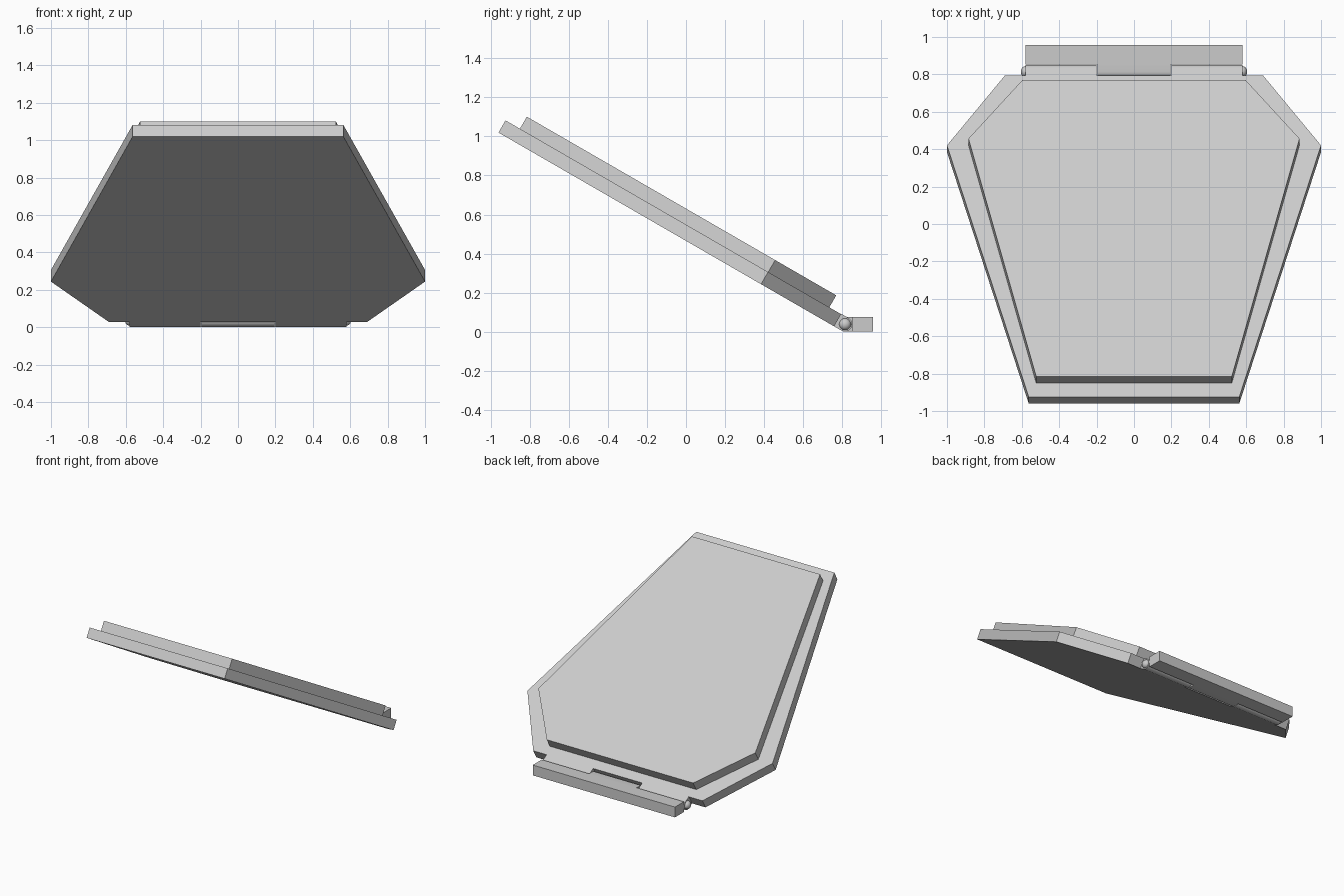
import bpy, bmesh, math
from mathutils import Matrix, Vector

cube = bpy.data.objects.get("Cube")
if cube:
    bpy.data.objects.remove(cube, do_unlink=True)

grey = bpy.data.materials.new("light_grey")
grey.use_nodes = True
grey.diffuse_color = (0.6, 0.6, 0.6, 1)
grey.node_tree.nodes["Principled BSDF"].inputs["Base Color"].default_value = (0.6, 0.6, 0.6, 1)

RADIUS = 0.037
HINGE = Vector((0, 0.814, 0.038))
flat = Matrix.Translation(HINGE)
# local -y runs up the lid, local z is the lid's outer normal
tilted = flat @ Matrix.Rotation(math.radians(-30), 4, 'X')


def extrude(name, points, direction, matrix, smooth=False):
    """Closed outline extruded along a vector, then placed."""
    bm = bmesh.new()
    face = bm.faces.new([bm.verts.new(p) for p in points])
    result = bmesh.ops.extrude_face_region(bm, geom=[face])
    moved = [v for v in result["geom"] if isinstance(v, bmesh.types.BMVert)]
    bmesh.ops.translate(bm, vec=direction, verts=moved)
    bmesh.ops.recalc_face_normals(bm, faces=bm.faces)
    bm.transform(matrix)
    mesh = bpy.data.meshes.new(name)
    bm.to_mesh(mesh)
    bm.free()
    mesh.materials.append(grey)
    obj = bpy.data.objects.new(name, mesh)
    bpy.context.collection.objects.link(obj)
    if smooth:
        bpy.ops.object.select_all(action='DESELECT')
        obj.select_set(True)
        bpy.context.view_layer.objects.active = obj
        bpy.ops.object.shade_smooth_by_angle(angle=math.radians(35))
    return obj


def plate(name, half, bottom, top):
    """Six-sided plate from (half width, distance from hinge) pairs."""
    outline = half + [(-x, u) for x, u in reversed(half)]
    extrude(name, [(x, -u, bottom) for x, u in outline], (0, 0, top - bottom), tilted)


def knuckle(name, x0, x1, reach, side, matrix):
    """Bar along x with a round end about the hinge axis, reaching to one side."""
    arc = [math.radians(a) for a in range(-90, 91, 15)]
    points = [(x0, -side * RADIUS * math.cos(a), RADIUS * math.sin(a)) for a in arc]
    points += [(x0, side * reach, RADIUS), (x0, side * reach, -RADIUS)]
    extrude(name, points, (x1 - x0, 0, 0), matrix, True)


# Lid: lower plate and raised inner plate
plate("lid_base", [(0.69, 0.043), (1.0, 0.475), (0.563, 2.027)], -RADIUS, 0.035)
plate("lid_raised_panel", [(0.597, 0.113), (0.885, 0.474), (0.523, 1.942)], 0.035, 0.106)

# Hinge: two lid knuckles, fixed knuckle and fixed mounting bar
knuckle("left_lid_knuckle", 0.2, 0.58, 0.044, -1, tilted)
knuckle("right_lid_knuckle", -0.58, -0.2, 0.044, -1, tilted)
knuckle("fixed_knuckle", -0.194, 0.194, 0.05, 1, flat)
extrude("mounting_bar",
        [(-0.58, y, z) for y, z in ((0.853, 0), (0.957, 0), (0.957, 0.076), (0.853, 0.076))],
        (1.16, 0, 0), Matrix.Identity(4))

# Domed pin heads on the hinge ends
for side, name in ((1, "left_pin_head"), (-1, "right_pin_head")):
    bpy.ops.mesh.primitive_uv_sphere_add(segments=20, ring_count=10, radius=1,
                                         location=HINGE + Vector((side * 0.58, 0, 0)),
                                         rotation=(0, math.pi / 2, 0))
    head = bpy.context.object
    head.name = name
    head.scale = (0.03, 0.03, 0.025)
    head.data.materials.append(grey)
    bpy.ops.object.shade_smooth_by_angle(angle=math.radians(35))
